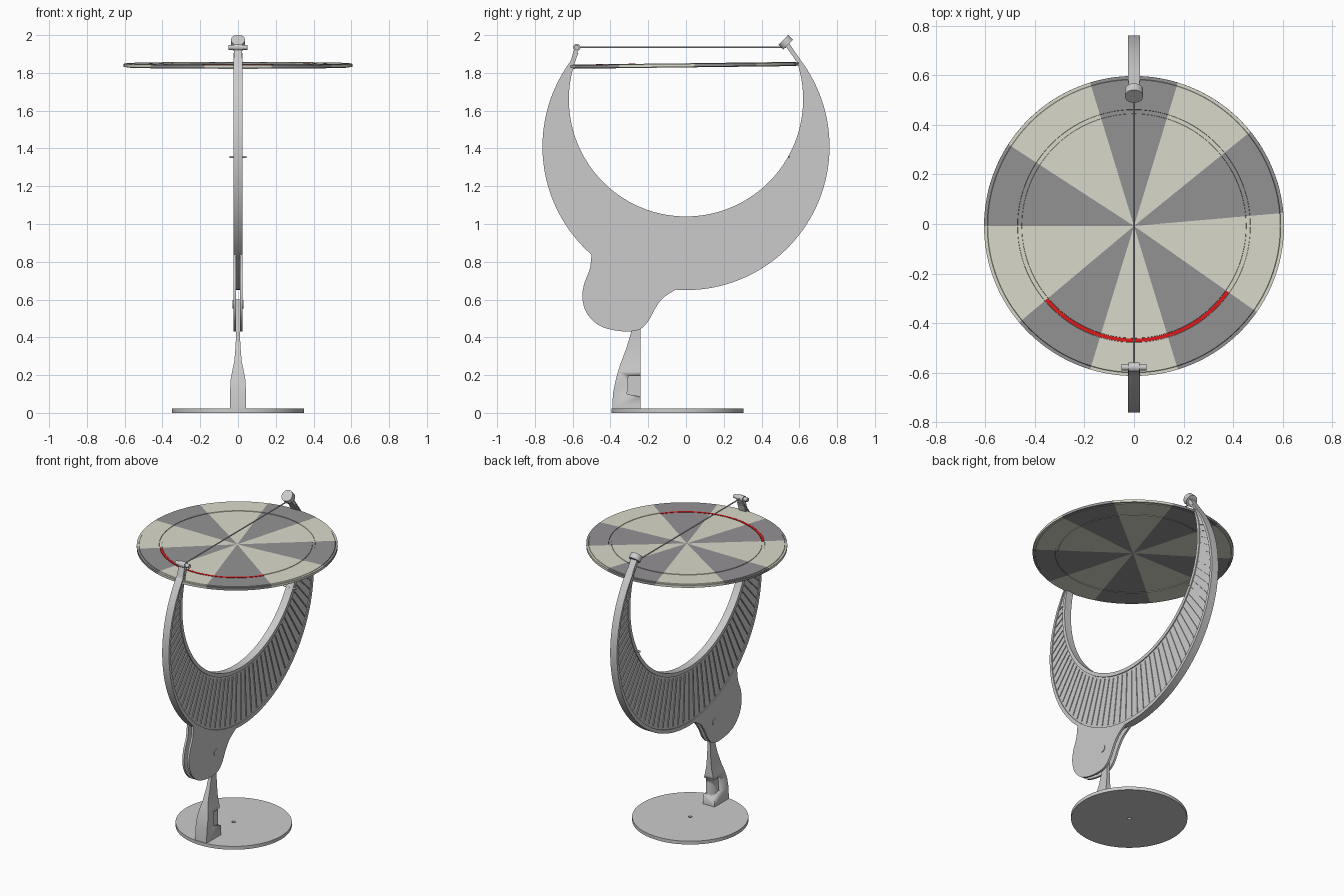
import bpy, bmesh
from math import sin, cos, radians, asin, pi
from mathutils import Vector, Matrix

if "Cube" in bpy.data.objects:
    bpy.data.objects.remove(bpy.data.objects["Cube"])


def material(name, rgb):
    m = bpy.data.materials.new(name)
    m.diffuse_color = (*rgb, 1)
    m.use_nodes = True
    m.node_tree.nodes["Principled BSDF"].inputs["Base Color"].default_value = m.diffuse_color
    return m


def finish(name, bm, angle=30):
    bmesh.ops.remove_doubles(bm, verts=bm.verts, dist=1e-5)
    bmesh.ops.recalc_face_normals(bm, faces=bm.faces)
    me = bpy.data.meshes.new(name)
    bm.to_mesh(me)
    bm.free()
    ob = bpy.data.objects.new(name, me)
    bpy.context.collection.objects.link(ob)
    bpy.ops.object.select_all(action='DESELECT')
    ob.select_set(True)
    bpy.context.view_layer.objects.active = ob
    bpy.ops.object.shade_smooth_by_angle(angle=radians(angle))
    return ob


def sweep(name, sections, closed=False):
    """Join a row of matching closed cross-sections into a skin."""
    bm = bmesh.new()
    loops = [[bm.verts.new(p) for p in s] for s in sections]
    n = len(loops[0])
    for a, b in zip(loops, loops[1:] + (loops[:1] if closed else [])):
        for i in range(n):
            bm.faces.new((a[i], a[(i + 1) % n], b[(i + 1) % n], b[i]))
    if not closed:
        bm.faces.new(loops[0])
        bm.faces.new(loops[-1])
    return finish(name, bm)


def turned(name, profile, a0=0, a1=360, step=2):
    """Revolve an (r, z) profile about z."""
    full = a1 - a0 == 360
    angles = range(a0, a1 if full else a1 + 1, step)
    return sweep(name, [[(r * cos(radians(a)), r * sin(radians(a)), z) for r, z in profile]
                        for a in angles], full)


def rod(name, p, q, r, segs=32):
    p, q = Vector(p), Vector(q)
    bm = bmesh.new()
    m = Matrix.Translation((p + q) / 2) @ (q - p).to_track_quat('Z', 'Y').to_matrix().to_4x4()
    bmesh.ops.create_cone(bm, cap_ends=True, segments=segs, radius1=r, radius2=r,
                          depth=(q - p).length, matrix=m)
    return finish(name, bm)


def smooth_path(pts, n=5):
    """Catmull-Rom through the points."""
    pts = [Vector(p) for p in pts]
    ext = [pts[0]] + pts + [pts[-1]]
    out = []
    for a, b, c, d in zip(ext, ext[1:], ext[2:], ext[3:]):
        for i in range(n):
            t = i / n
            out.append(0.5 * (2 * b + (c - a) * t + (2 * a - 5 * b + 4 * c - d) * t * t
                              + (3 * b - a - 3 * c + d) * t ** 3))
    return out + [pts[-1]]


light = material("pale_sector", (0.70, 0.70, 0.60))
dark = material("dark_sector", (0.30, 0.29, 0.30))
red = material("red_mark", (0.75, 0.01, 0.01))

# Base plate with a small centre hole
base = turned("base_plate", [(0.012, 0), (0.35, 0), (0.35, 0.022), (0.012, 0.022)], step=4)
base.location.y = -0.045

# Tapered stem: z, front y, half width
stem_rows = [(0.02, -0.39, 0.042), (0.10, -0.387, 0.042), (0.17, -0.373, 0.04),
             (0.22, -0.36, 0.031), (0.27, -0.343, 0.02), (0.35, -0.313, 0.013),
             (0.43, -0.29, 0.01), (0.60, -0.29, 0.01)]
stem = sweep("stem", [[(-w, y, z), (w, y, z), (w, -0.24, z), (-w, -0.24, z)]
                      for z, y, w in stem_rows])

# Side pockets in the stem
for s, side in ((-1, "left"), (1, "right")):
    yz = [(-0.312, 0.10), (-0.22, 0.08), (-0.22, 0.198), (-0.305, 0.198)]
    cutter = sweep(f"pocket_cutter_{side}", [[(s * x, y, z) for y, z in yz] for x in (0.022, 0.06)])
    cutter.hide_render = True
    cutter.hide_viewport = True
    mod = stem.modifiers.new("pocket", 'BOOLEAN')
    mod.operation = 'DIFFERENCE'
    mod.object = cutter

# Crescent: outer and inner circles in the yz plane
R1, Z1, R2, Z2, TIP = 0.76, 1.41, 0.62, 1.66, 1.905
A1, A2 = asin((TIP - Z1) / R1), asin((TIP - Z2) / R2)
W, D = 0.025, 0.006


def pair(t):
    """Outer point, inner point and the two rim edges between them."""
    a, b = [-pi / 2 + (2 * t - 1) * (pi / 2 + k) for k in (A1, A2)]
    o = Vector((0, R1 * cos(a), Z1 + R1 * sin(a)))
    i = Vector((0, R2 * cos(b), Z2 + R2 * sin(b)))
    d = i - o
    rim = d * min(0.024 / d.length, 0.3)
    return o, i, o + rim, i - rim


def at(p, x):
    return (x, p.y, p.z)


sections = []
for k in range(97):
    o, i, oi, ii = pair(k / 96)
    half = [(o, W), (oi, W), (oi, W - D), (ii, W - D), (ii, W), (i, W)]
    sections.append([at(p, x) for p, x in half] + [at(p, -x) for p, x in reversed(half)])
sweep("crescent_frame", sections)

# Fine radial ribs on the recessed web
bm = bmesh.new()
for k in range(3, 58):
    o, i, oi, ii = pair(k / 60)
    d = (ii - oi)
    if d.length < 0.03:
        continue
    side = Vector((0, -d.z, d.y)).normalized() * 0.003
    m = d * 0.04
    quad = [oi + m - side, oi + m + side, ii - m + side, ii - m - side]
    a, b = [[bm.verts.new(at(p, x)) for p in quad] for x in (-W + 0.001, W - 0.001)]
    bm.faces.new(a)
    bm.faces.new(b)
    for j in range(4):
        bm.faces.new((a[j], a[(j + 1) % 4], b[(j + 1) % 4], b[j]))
finish("crescent_ribs", bm)

# Pair of lobed clamp plates hung under the crescent
lobe = smooth_path([(-0.50, 0.84), (-0.51, 0.76), (-0.54, 0.68), (-0.548, 0.60), (-0.52, 0.52),
                    (-0.45, 0.458), (-0.34, 0.432), (-0.25, 0.44), (-0.20, 0.485),
                    (-0.165, 0.55), (-0.12, 0.61), (-0.05, 0.655)])
lobe += [Vector((0.757 * cos(radians(a)), Z1 + 0.757 * sin(radians(a)))) for a in range(264, 229, -3)]
for s, side in ((-1, "left"), (1, "right")):
    sweep(f"clamp_plate_{side}", [[(s * x, p.x, p.y) for p in lobe] for x in (0.011, 0.025)])
rod("clamp_bolt", (-0.029, -0.265, 0.575), (0.029, -0.265, 0.575), 0.023)

# Round dial with a groove ring, slightly tilted
H = 0.011
top = [(0.0, H), (0.452, H), (0.453, H - 0.003), (0.469, H - 0.003), (0.47, H),
       (0.59, H), (0.592, H - 0.003), (0.605, H - 0.003)]
dial = turned("dial_disc", top + [(r, -z) for r, z in reversed(top)], step=1)
dial.data.materials.append(light)
dial.data.materials.append(dark)
bounds = [5, 39, 73, 107, 147, 180, 220, 253, 287, 325]
for f in dial.data.polygons:
    c = f.center
    ang = math_deg = (Vector((1, 0)).angle_signed(Vector((c.x, c.y))) * -180 / pi) % 360
    f.material_index = sum(ang > b for b in bounds) % 2
arc = turned("red_arc", [(0.454, 0.007), (0.468, 0.007), (0.468, H + 0.001), (0.454, H + 0.001)], 220, 325, 1)
arc.data.materials.append(red)
for ob in (dial, arc):
    ob.location = (0, -0.008, 1.84)
    ob.rotation_euler.x = radians(0.7)

# Tips, knobs and the stretched wire
tips = {"front_tip": [(-0.612, 1.86), (-0.585, 1.86), (-0.566, 1.935), (-0.588, 1.935)],
        "back_tip": [(0.612, 1.86), (0.585, 1.86), (0.522, 1.95), (0.545, 1.958)]}
for name, yz in tips.items():
    sweep(name, [[(x, y, z) for y, z in yz] for x in (-0.022, 0.022)])
rod("front_pin", (-0.05, -0.578, 1.935), (0.05, -0.578, 1.935), 0.013)
rod("front_collar", (-0.023, -0.578, 1.935), (0.023, -0.578, 1.935), 0.019)
rod("back_knob", (0, 0.541, 1.949), (0, 0.515, 1.975), 0.037, 48)
rod("wire", (0, -0.578, 1.935), (0, 0.53, 1.935), 0.004, 12)

# Small cross pin on the inner edge of the back arm
rod("cross_pin", (-0.045, 0.545, 1.355), (0.045, 0.545, 1.355), 0.006, 16)
